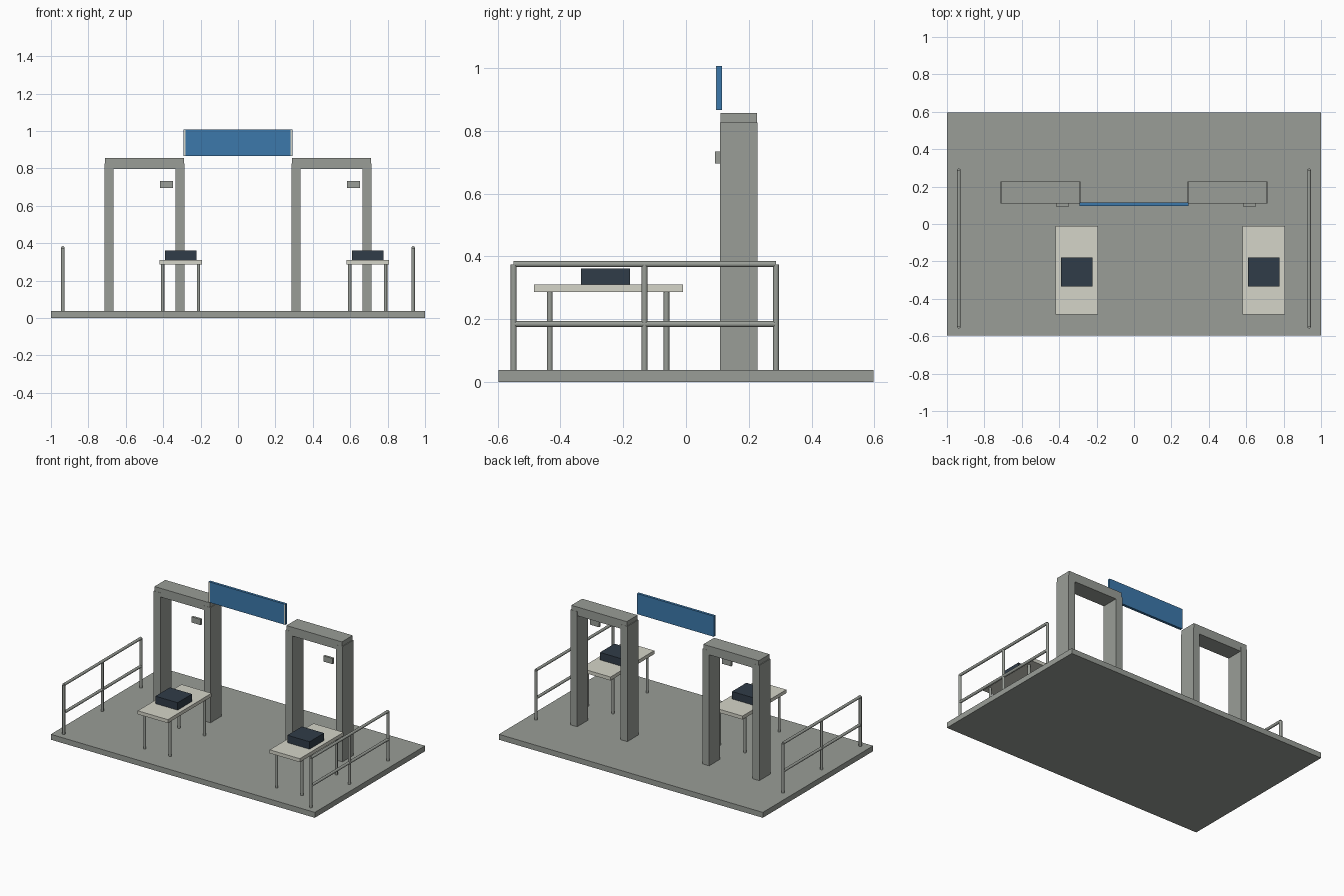
import bpy
from mathutils import Vector

old = bpy.data.objects.get("Cube")
if old:
    bpy.data.objects.remove(old, do_unlink=True)


def material(name, rgb):
    m = bpy.data.materials.new(name)
    m.use_nodes = True
    m.diffuse_color = (*rgb, 1)
    m.node_tree.nodes["Principled BSDF"].inputs["Base Color"].default_value = (*rgb, 1)
    return m


GREY = material("warm grey", (0.32, 0.34, 0.31))
CREAM = material("pale cream", (0.66, 0.66, 0.58))
NAVY = material("dark navy", (0.03, 0.045, 0.065))
BLUE = material("sign blue", (0.045, 0.19, 0.41))


def box(name, low, high, mat):
    """Box between two opposite corners."""
    low, high = Vector(low), Vector(high)
    bpy.ops.mesh.primitive_cube_add(size=1, location=(low + high) / 2)
    ob = bpy.context.object
    ob.name = name
    ob.scale = high - low
    bpy.ops.object.transform_apply(location=False, rotation=False, scale=True)
    ob.data.materials.append(mat)
    return ob


def tube(name, start, end, radius=0.0095, mat=GREY):
    """Round bar between two points."""
    start, end = Vector(start), Vector(end)
    axis = end - start
    bpy.ops.mesh.primitive_cylinder_add(vertices=16, radius=radius, depth=axis.length,
                                        location=(start + end) / 2)
    ob = bpy.context.object
    ob.name = name
    ob.rotation_euler = axis.to_track_quat("Z", "Y").to_euler()
    ob.data.materials.append(mat)
    bpy.ops.object.shade_smooth_by_angle()
    return ob


FLOOR = 0.037
box("floor_slab", (-1, -0.597, 0), (1, 0.597, FLOOR), GREY)

for side, cx in (("right", -0.5), ("left", 0.5)):
    # Walk-through gate: two posts under a lintel
    for n, px in (("outer" if cx < 0 else "inner", cx - 0.19),
                  ("inner" if cx < 0 else "outer", cx + 0.19)):
        box(f"{side}_gate_{n}_post", (px - 0.025, 0.109, FLOOR), (px + 0.025, 0.228, 0.826), GREY)
    box(f"{side}_gate_lintel", (cx - 0.21, 0.11, 0.797), (cx + 0.21, 0.227, 0.857), GREY)

    # Small sensor unit in front of the opening
    sx = cx + 0.117
    box(f"{side}_sensor", (sx - 0.035, 0.093, 0.695), (sx + 0.035, 0.109, 0.734), GREY)

    # Inspection table with a tray
    tx = cx + 0.193
    box(f"{side}_table_top", (tx - 0.114, -0.484, 0.286), (tx + 0.114, -0.01, 0.31), CREAM)
    for end, ly in (("front", -0.434), ("back", -0.062)):
        for n, lx in (("right", tx - 0.096), ("left", tx + 0.096)):
            tube(f"{side}_table_{end}_{n}_leg", (lx, ly, FLOOR), (lx, ly, 0.288), 0.009)
    box(f"{side}_table_case", (tx - 0.084, -0.335, 0.31), (tx + 0.084, -0.179, 0.361), NAVY)

    # Side railing: three posts and two bars
    rx = 0.936 if cx > 0 else -0.936
    for n, ry in (("front", -0.549), ("middle", -0.132), ("back", 0.287)):
        tube(f"{side}_railing_{n}_post", (rx, ry, FLOOR), (rx, ry, 0.374))
    for n, rz in (("middle", 0.184), ("top", 0.375)):
        tube(f"{side}_railing_{n}_bar", (rx, -0.549, rz), (rx, 0.287, rz))

# Overhead sign between the gates, with pale edge strips on its front
box("overhead_sign", (-0.291, 0.097, 0.866), (0.291, 0.115, 1.007), BLUE)
for side, s in (("right", -1), ("left", 1)):
    edges = sorted((s * 0.28, s * 0.29))
    box(f"sign_{side}_edge_strip", (edges[0], 0.0955, 0.867), (edges[1], 0.097, 1.006), CREAM)
